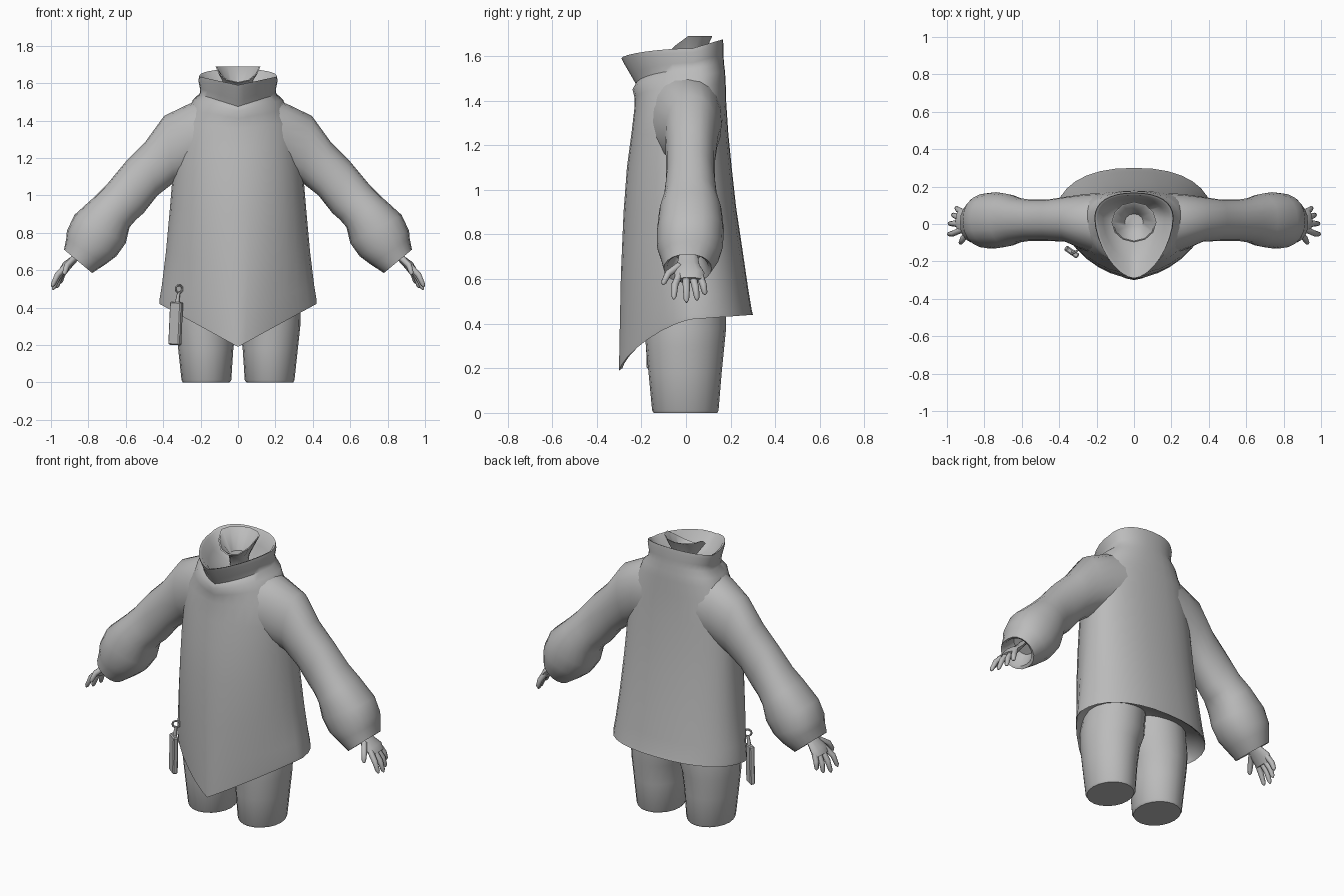
import bpy, bmesh, math
from mathutils import Vector, Matrix

if "Cube" in bpy.data.objects:
    bpy.data.objects.remove(bpy.data.objects["Cube"])

grey = bpy.data.materials.new("soft grey")
grey.diffuse_color = (0.5, 0.5, 0.5, 1)
grey.use_nodes = True
grey.node_tree.nodes["Principled BSDF"].inputs["Base Color"].default_value = grey.diffuse_color


def finish(name, bm, mirror=False, angle=50):
    bmesh.ops.recalc_face_normals(bm, faces=bm.faces)
    me = bpy.data.meshes.new(name)
    bm.to_mesh(me)
    bm.free()
    me.materials.append(grey)
    ob = bpy.data.objects.new(name, me)
    bpy.context.collection.objects.link(ob)
    bpy.ops.object.select_all(action='DESELECT')
    ob.select_set(True)
    bpy.context.view_layer.objects.active = ob
    bpy.ops.object.shade_smooth_by_angle(angle=math.radians(angle))
    if mirror:
        ob.modifiers.new("mirror", 'MIRROR').use_mirror_merge = False
    return ob


def loft(bm, rings, start=True, end=True):
    """Bridge equal-length rings of points with quads."""
    vs = [[bm.verts.new(p) for p in r] for r in rings]
    n = len(vs[0])
    for a, b in zip(vs, vs[1:]):
        for i in range(n):
            bm.faces.new((a[i], a[(i + 1) % n], b[(i + 1) % n], b[i]))
    if start:
        bm.faces.new(vs[0])
    if end:
        bm.faces.new(vs[-1])


def body_ring(zf, zs, zb, hw, yf, yb, pf, n=32):
    """Egg-shaped ring, pointed at the front, with front/side/back heights."""
    yc, pts = 0.03, []
    for i in range(n):
        t = 2 * math.pi * i / n
        c, s = math.cos(t), math.sin(t)
        p = pf if s < 0 else 2.3
        u = math.copysign(abs(c) ** (2 / p), c)
        v = abs(s) ** (2 / p)
        if s < 0:
            pts.append((hw * u, yc + (yf - yc) * v, zf + (zs - zf) * abs(u)))
        else:
            pts.append((hw * u, yc + (yb - yc) * v, zs + (zb - zs) * v))
    return pts


# Sweater body with rolled collar, from the hidden underside up and into the neck
bm = bmesh.new()
loft(bm, [body_ring(*r) for r in (
    (.50, .52, .52, .20, -.12, .12, 2.0),
    (.30, .47, .48, .38, -.25, .26, 1.5),
    (.20, .43, .45, .41, -.285, .285, 1.4),
    (.19, .42, .44, .42, -.30, .30, 1.4),
    (.22, .44, .46, .42, -.30, .295, 1.42),
    (.38, .52, .55, .407, -.297, .28, 1.5),
    (.62, .70, .72, .385, -.292, .255, 1.7),
    (.90, .92, .92, .365, -.28, .225, 1.85),
    (1.10, 1.10, 1.10, .35, -.265, .205, 1.95),
    (1.25, 1.25, 1.25, .335, -.245, .19, 2),
    (1.36, 1.39, 1.40, .31, -.232, .18, 2),
    (1.41, 1.46, 1.48, .26, -.23, .178, 2),
    (1.45, 1.51, 1.53, .242, -.24, .175, 1.9),
    (1.475, 1.54, 1.57, .205, -.225, .17, 1.8),
    (1.51, 1.57, 1.61, .203, -.245, .168, 1.75),
    (1.57, 1.615, 1.65, .212, -.28, .168, 1.7),
    (1.59, 1.635, 1.675, .208, -.29, .165, 1.7),
    (1.585, 1.63, 1.67, .195, -.27, .155, 1.7),
    (1.53, 1.56, 1.59, .165, -.20, .135, 1.8),
    (1.50, 1.50, 1.50, .08, -.06, .09, 2))])
finish("sweater_body", bm)

# Flared open neck piece inside the collar
bm = bmesh.new()
rings = []
for r, z, tilt in ((.05, 1.49, 0), (.06, 1.57, 0), (.12, 1.69, .9), (.112, 1.688, .9), (.05, 1.57, 0)):
    ring = []
    for i in range(12):
        t = 2 * math.pi * i / 12
        y = r * .9 * math.sin(t) + .01
        ring.append((r * math.cos(t), y, z + tilt * min(0, y)))
    rings.append(ring)
loft(bm, rings)
finish("neck_funnel", bm)


# Puffy sleeves: each ring spans an upper and a lower outline point in x/z
def sleeve_ring(x1, z1, x2, z2, y0, y1, n=20):
    a, b = Vector((x1, 0, z1)), Vector((x2, 0, z2))
    mid, half = (a + b) / 2, (a - b) / 2
    pts = []
    for i in range(n):
        t = 2 * math.pi * i / n
        c, s = math.cos(t), math.sin(t)
        p = mid + half * c
        p.y = (y0 + y1) / 2 + (y1 - y0) / 2 * math.copysign(abs(s) ** .85, s)
        pts.append(p)
    return pts


bm = bmesh.new()
loft(bm, [sleeve_ring(*r) for r in (
    (.16, 1.525, .20, 1.12, -.17, .165),
    (.26, 1.49, .27, 1.10, -.14, .16),
    (.395, 1.425, .34, 1.07, -.095, .145),
    (.50, 1.28, .43, 1.00, -.09, .13),
    (.60, 1.18, .505, .905, -.09, .13),
    (.70, 1.06, .545, .87, -.10, .14),
    (.77, .99, .58, .83, -.12, .16),
    (.875, .895, .60, .745, -.13, .17),
    (.915, .81, .65, .675, -.13, .165),
    (.918, .77, .71, .63, -.115, .15),
    (.93, .71, .78, .585, -.10, .115),
    (.915, .71, .79, .60, -.085, .10),
    (.86, .76, .76, .68, -.05, .07))])
finish("sleeves", bm, True)


# Hands: a flat palm with tapering fingers
def tube(bm, pts, radii, n=8, flat=1.0):
    pts = [Vector(p) for p in pts]
    rings = []
    for i, p in enumerate(pts):
        d = (pts[min(i + 1, len(pts) - 1)] - pts[max(i - 1, 0)]).normalized()
        side = Vector((0, 1, 0))
        side = (side - d * side.dot(d)).normalized()
        up = d.cross(side)
        rings.append([p + radii[i] * (side * math.cos(2 * math.pi * k / n)
                                      + up * flat * math.sin(2 * math.pi * k / n)) for k in range(n)])
    loft(bm, rings)


bm = bmesh.new()
tube(bm, [(.82, .01, .72), (.87, .01, .665), (.915, .015, .625), (.935, .015, .595)],
     [.04, .05, .068, .06], 12, .38)
for base, mid, tip in (
        ((.88, -.03, .66), (.915, -.08, .625), (.93, -.105, .575)),
        ((.92, -.03, .62), (.965, -.05, .575), (.995, -.055, .51)),
        ((.925, .00, .615), (.965, .002, .56), (.99, .002, .495)),
        ((.92, .03, .615), (.955, .043, .56), (.97, .05, .505)),
        ((.915, .06, .62), (.94, .077, .575), (.95, .086, .53))):
    tube(bm, [base, mid, Vector(mid).lerp(Vector(tip), .8), tip], [.017, .016, .012, .004])
finish("hands", bm, True)

# Thighs, cut flat at the bottom and meeting at the hips
bm = bmesh.new()
rings = []
for z, x0, x1, y0, y1 in ((0, .045, .295, -.145, .14), (.012, .036, .302, -.152, .146),
                          (.18, .025, .32, -.168, .16), (.30, .01, .333, -.18, .172),
                          (.38, -.02, .335, -.185, .18), (.52, -.03, .32, -.18, .18)):
    rings.append([((x0 + x1) / 2 + (x1 - x0) / 2 * math.cos(t), (y0 + y1) / 2 + (y1 - y0) / 2 * math.sin(t), z)
                  for t in (2 * math.pi * i / 20 for i in range(20))])
loft(bm, rings)
finish("thighs", bm, True)

# Hanging tag on the hem, with its strap and ring
bm = bmesh.new()
bmesh.ops.create_cube(bm, size=1, matrix=Matrix.Diagonal((.072, .03, .23, 1)))
bmesh.ops.bevel(bm, geom=bm.edges[:], offset=.006, segments=1, affect='EDGES')
tag = finish("hip_tag", bm, angle=30)
tag.location = (-.333, -.15, .315)
tag.rotation_euler = (0, math.radians(3), math.radians(-35))

bm = bmesh.new()
tube(bm, [(-.325, -.15, .42), (-.322, -.15, .45), (-.316, -.15, .485)], [.013, .01, .008])
loop = [(-.315 + .018 * math.cos(t), -.15 + .012 * math.cos(t), .50 + .02 * math.sin(t))
        for t in (2 * math.pi * i / 10 for i in range(11))]
tube(bm, loop, [.006] * 11, 6)
finish("tag_strap", bm)
